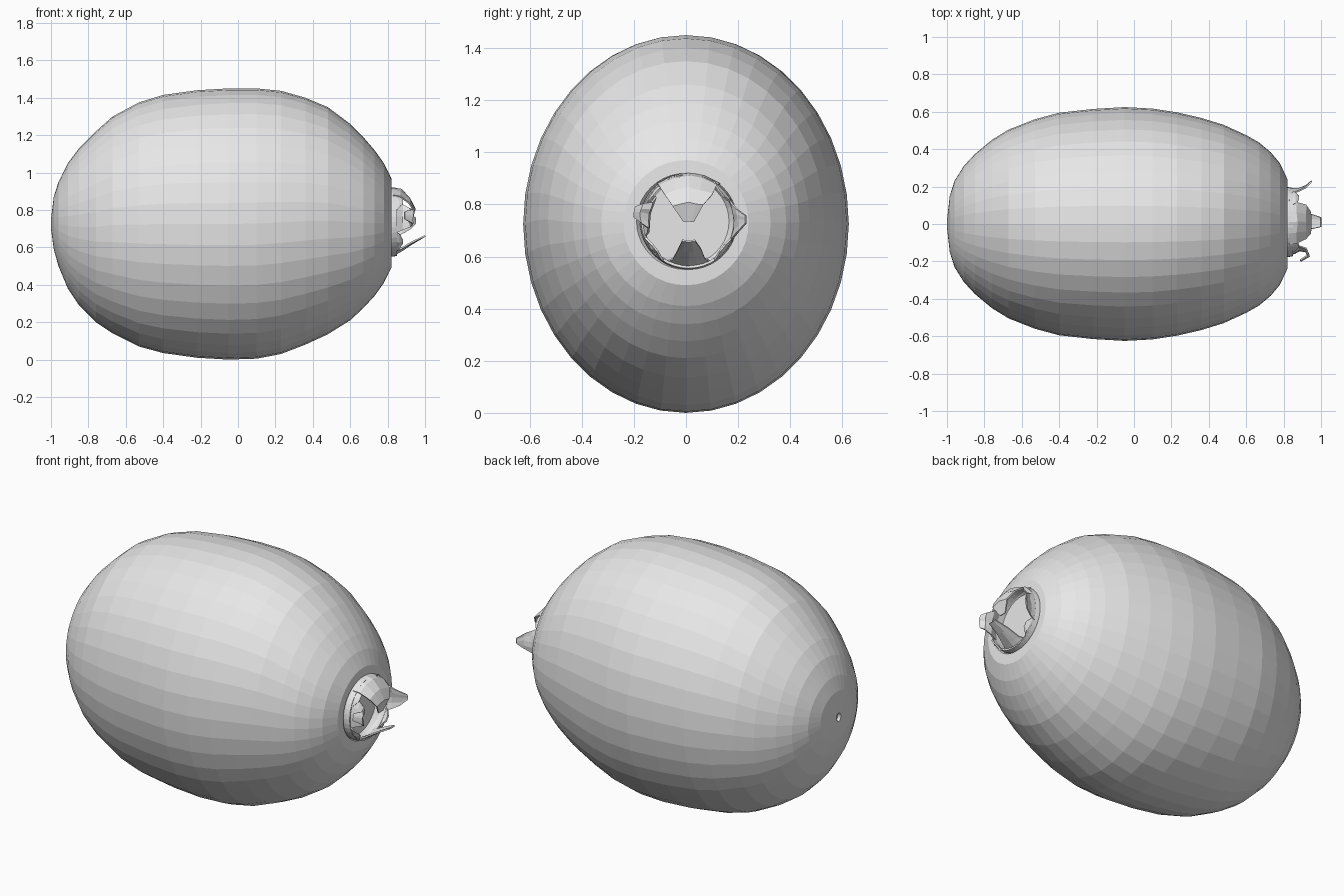
import bpy
import bmesh
import math
import random
from mathutils import Vector

random.seed(4)
cube = bpy.data.objects.get("Cube")
if cube:
    bpy.data.objects.remove(cube, do_unlink=True)

grey = bpy.data.materials.new("plain_grey")
grey.use_nodes = True
grey.diffuse_color = (0.8, 0.8, 0.8, 1)
grey.node_tree.nodes["Principled BSDF"].inputs["Base Color"].default_value = (0.8, 0.8, 0.8, 1)

CROWN_Z = 0.735
CROWN_Y = 0.01
SEGMENTS = 40


def finish(name, bm, thickness=0):
    bmesh.ops.recalc_face_normals(bm, faces=bm.faces)
    mesh = bpy.data.meshes.new(name)
    bm.to_mesh(mesh)
    bm.free()
    mesh.materials.append(grey)
    obj = bpy.data.objects.new(name, mesh)
    bpy.context.collection.objects.link(obj)
    if thickness:
        solid = obj.modifiers.new("thickness", "SOLIDIFY")
        solid.thickness = thickness
        solid.offset = 0
    return obj


def bridge(bm, rows, closed):
    for a, b in zip(rows, rows[1:]):
        count = len(a)
        for i in range(count if closed else count - 1):
            j = (i + 1) % count
            bm.faces.new((a[i], a[j], b[j], b[i]))


def loft(name, sections, caps=True, y=0, thickness=0):
    """Loft ellipses given as x, bottom, top, half width."""
    bm = bmesh.new()
    rows = []
    for x, low, high, half in sections:
        row = []
        for i in range(SEGMENTS):
            a = math.tau * i / SEGMENTS
            z = (low + high) / 2 + (high - low) / 2 * math.sin(a)
            row.append(bm.verts.new((x, y + half * math.cos(a), z)))
        rows.append(row)
    bridge(bm, rows, True)
    if caps:
        bm.faces.new(rows[0])
        bm.faces.new(rows[-1])
    return finish(name, bm, thickness)


def sepal(name, degrees, path, jitter=0.004):
    """Curved strip around the crown; path holds x, radius, half width."""
    a = math.radians(degrees)
    out = Vector((0, math.cos(a), math.sin(a)))
    side = Vector((0, -math.sin(a), math.cos(a)))
    centre = Vector((0, CROWN_Y, CROWN_Z))
    bm = bmesh.new()
    rows = []
    for k, (x, radius, half) in enumerate(path):
        row = []
        for s in (-1, -0.5, 0, 0.5, 1):
            w = half * s
            p = centre + out * (radius - w * w / 0.36) + side * w
            p.x = x
            if 0 < k < len(path) - 1:
                p += Vector([random.uniform(-jitter, jitter) for _ in range(3)])
            row.append(bm.verts.new(p))
        rows.append(row)
    bridge(bm, rows, False)
    return finish(name, bm, 0.008)


# Fruit body with a tiny pit at one end and a recess for the crown at the other
loft("fruit_body", [
    (-0.985, 0.71, 0.74, 0.01), (-1, 0.70, 0.75, 0.02),
    (-0.985, 0.59, 0.87, 0.15), (-0.96, 0.50, 0.95, 0.23),
    (-0.91, 0.38, 1.05, 0.31), (-0.85, 0.29, 1.13, 0.375),
    (-0.76, 0.20, 1.22, 0.45), (-0.67, 0.14, 1.30, 0.505),
    (-0.53, 0.07, 1.375, 0.56), (-0.40, 0.035, 1.415, 0.595),
    (-0.22, 0.01, 1.44, 0.615), (-0.05, 0, 1.45, 0.625),
    (0.10, 0.005, 1.45, 0.617), (0.23, 0.03, 1.437, 0.597),
    (0.36, 0.08, 1.40, 0.567), (0.48, 0.135, 1.35, 0.53),
    (0.60, 0.21, 1.26, 0.475), (0.67, 0.275, 1.19, 0.435),
    (0.73, 0.34, 1.12, 0.385), (0.78, 0.41, 1.05, 0.325),
    (0.82, 0.49, 0.97, 0.24), (0.822, 0.55, 0.92, 0.19),
    (0.79, 0.57, 0.90, 0.165),
])

# Low collar of the crown
loft("crown_collar", [
    (0.79, 0.56, 0.91, 0.18), (0.825, 0.555, 0.915, 0.182), (0.85, 0.56, 0.91, 0.177),
], caps=False, y=CROWN_Y, thickness=0.01)

# Large sepals: one folded over the opening, two at the sides, one below
sepal("top_sepal", 90, [
    (0.83, 0.182, 0.12), (0.87, 0.172, 0.11), (0.915, 0.125, 0.09),
    (0.942, 0.07, 0.06), (0.925, 0.0, 0.02)])
sepal("back_sepal", 2, [
    (0.83, 0.178, 0.09), (0.88, 0.178, 0.065), (0.92, 0.192, 0.045), (0.95, 0.22, 0.015)])
sepal("front_sepal", 170, [
    (0.83, 0.178, 0.09), (0.88, 0.155, 0.065), (0.92, 0.155, 0.05),
    (0.935, 0.185, 0.04), (0.89, 0.21, 0.02)])
sepal("bottom_sepal", 270, [
    (0.83, 0.178, 0.09), (0.87, 0.15, 0.06), (0.93, 0.115, 0.045), (1.0, 0.075, 0.025)])

# Short torn sepals between the large ones
for i, angle in enumerate((40, 138, 218, 322)):
    sepal(f"short_sepal_{i + 1}", angle, [
        (0.83, 0.178, 0.07), (0.86, 0.175, 0.05), (0.88, 0.165, 0.015)])
